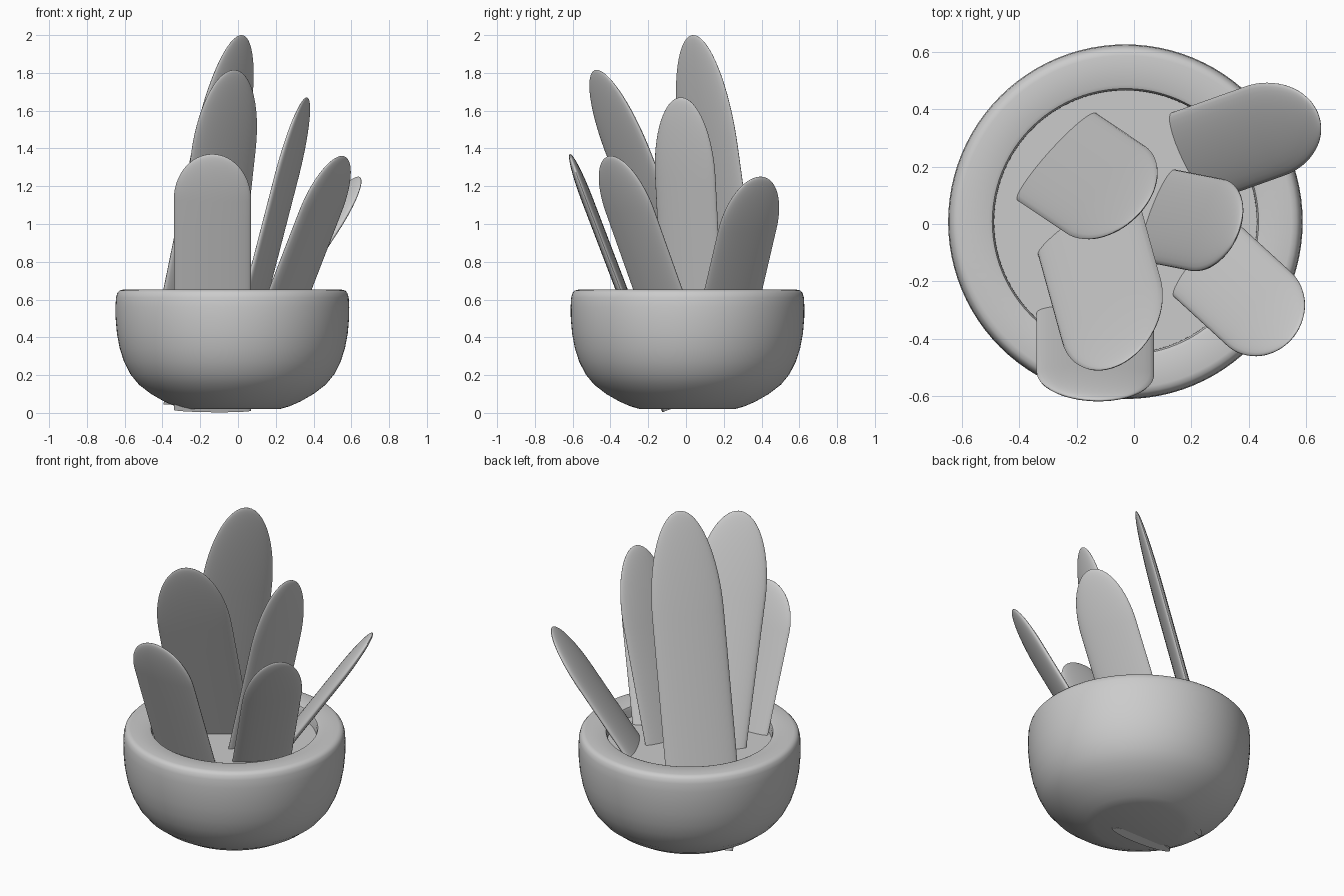
import bpy, bmesh, math
from mathutils import Vector

if "Cube" in bpy.data.objects:
    bpy.data.objects.remove(bpy.data.objects["Cube"])

CX, CY = -0.03, 0.008   # pot centre
SOIL = 0.585            # soil height


def finish(name, bm, angle=40):
    bmesh.ops.recalc_face_normals(bm, faces=bm.faces[:])
    me = bpy.data.meshes.new(name)
    bm.to_mesh(me)
    bm.free()
    ob = bpy.data.objects.new(name, me)
    bpy.context.collection.objects.link(ob)
    bpy.ops.object.select_all(action='DESELECT')
    ob.select_set(True)
    bpy.context.view_layer.objects.active = ob
    bpy.ops.object.shade_smooth_by_angle(angle=math.radians(angle))
    return ob


def skin(bm, rings):
    """Bridge successive closed rings of vertices, return them."""
    rings = [[bm.verts.new(p) for p in r] for r in rings]
    n = len(rings[0])
    for a, b in zip(rings, rings[1:]):
        for i in range(n):
            j = (i + 1) % n
            bm.faces.new((a[i], a[j], b[j], b[i]))
    bm.faces.new(rings[0])
    bm.faces.new(rings[-1])


def lathe(name, profile, segs=96):
    bm = bmesh.new()
    rings = []
    for r, z in profile:
        rings.append([(CX + r * math.cos(2 * math.pi * i / segs),
                       CY + r * math.sin(2 * math.pi * i / segs), z)
                      for i in range(segs)])
    skin(bm, rings)
    return finish(name, bm)


def leaf(name, centre, across, tip, base_z, width, cap, thick=0.06):
    """Flat leaf: crosses the soil at centre, rises to a rounded tip."""
    tip = Vector(tip)
    c = Vector((centre[0], centre[1], SOIL))
    axis = (tip - c).normalized()
    base = c + axis * ((base_z - SOIL) / axis.z)
    w = Vector((across[0], across[1], 0))
    w = (w - axis * w.dot(axis)).normalized()
    n = axis.cross(w)
    length = (tip - base).length
    # distances from the tip: straight blade, then elliptical end
    dists = [length - (length - cap) * i / 8 for i in range(8)]
    dists += [cap * (1 - math.sin(math.pi / 2 * i / 16)) for i in range(16)]
    dists.append(cap * 0.0006)
    bm = bmesh.new()
    rings = []
    for d in dists:
        f = math.sqrt(1 - (1 - d / cap) ** 2) if d < cap else 1
        hw, ht = width / 2 * f, thick / 2 * f
        mid = tip - axis * d
        rings.append([mid + w * hw * math.cos(2 * math.pi * k / 32)
                      + n * ht * math.sin(2 * math.pi * k / 32)
                      for k in range(32)])
    skin(bm, rings)
    return finish(name, bm, 60)


# Rounded bowl pot with thick rim
lathe("pot", [(0.25, 0.02), (0.30, 0.034), (0.36, 0.06), (0.43, 0.10),
              (0.495, 0.15), (0.54, 0.205), (0.573, 0.27), (0.596, 0.34),
              (0.611, 0.42), (0.618, 0.50), (0.619, 0.56), (0.616, 0.61),
              (0.609, 0.635), (0.597, 0.648), (0.58, 0.652), (0.478, 0.651),
              (0.465, 0.646), (0.459, 0.632), (0.457, 0.50)])

# Soil surface inside the rim
lathe("soil", [(0.45, 0.51), (0.459, SOIL)])

# Leaves: soil centre, width direction, tip, base height, width, tip length
leaf("leaf_back_tall", (-0.27, 0.235), (0.28, 0.31), (0.02, 0.04, 2.0), 0.30, 0.41, 0.60)
leaf("leaf_middle", (-0.165, 0.01), (0.82, 0.57), (-0.03, -0.48, 1.815), 0.07, 0.41, 0.48)
leaf("leaf_centre_right", (0.085, 0.03), (0.115, 0.315), (0.365, -0.025, 1.67), 0.10, 0.34, 0.44)
leaf("leaf_front_right", (0.25, -0.125), (0.215, 0.25), (0.55, -0.40, 1.36), 0.10, 0.34, 0.33)
leaf("leaf_back_right", (0.205, 0.235), (0.15, -0.31), (0.64, 0.39, 1.25), 0.20, 0.34, 0.34)
leaf("leaf_front", (-0.135, -0.315), (1, -0.03), (-0.135, -0.615, 1.37), 0.014, 0.41, 0.26)
